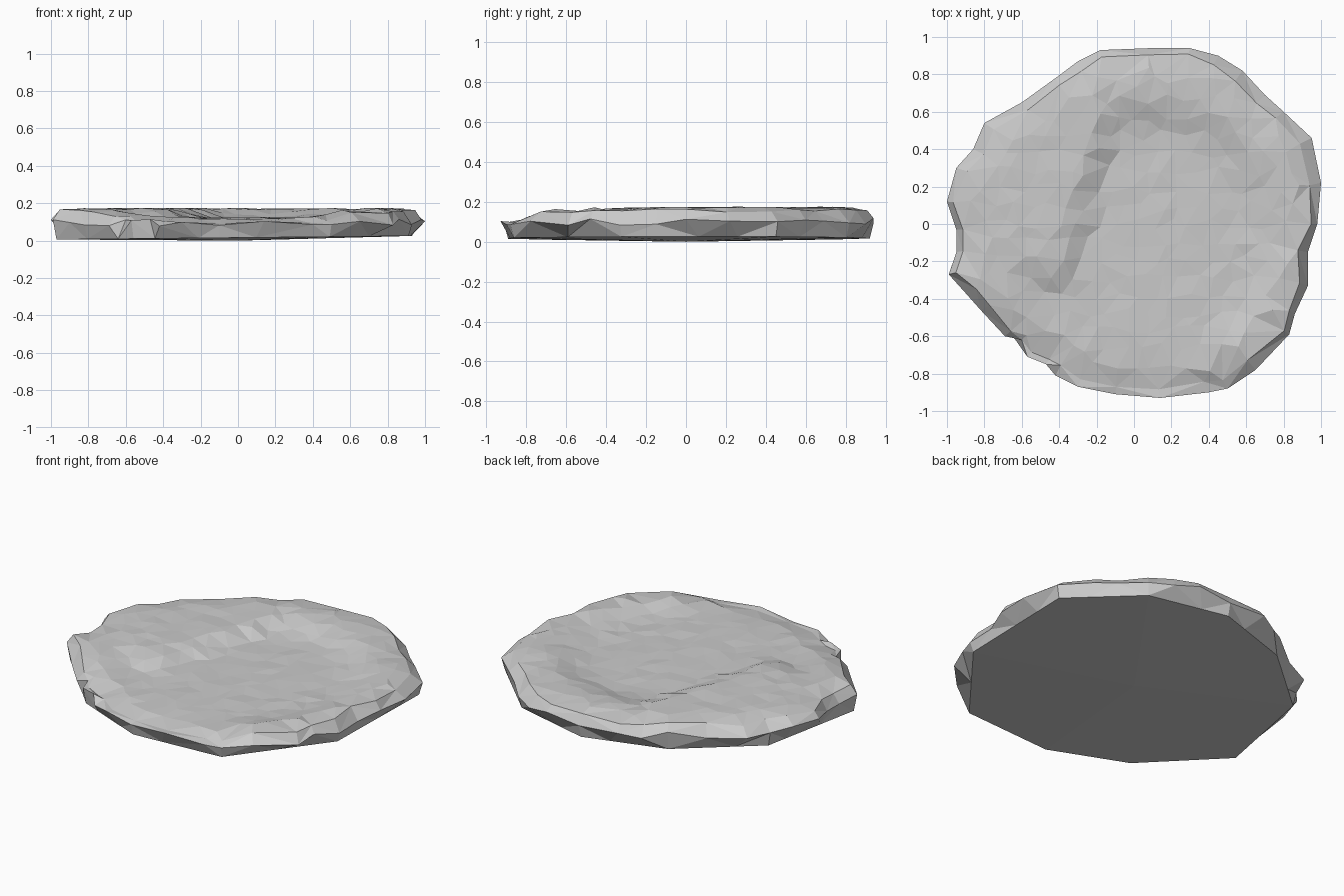
import bpy, bmesh, random
from math import hypot
from mathutils import Vector
from mathutils.geometry import delaunay_2d_cdt

if "Cube" in bpy.data.objects:
    bpy.data.objects.remove(bpy.data.objects["Cube"])

random.seed(4)

# Irregular outline seen from above, counter-clockwise
OUTLINE = [(1.0, .22), (.95, .46), (.8, .6), (.7, .69), (.58, .82), (.45, .9), (.3, .94),
           (.08, .94), (-.18, .93), (-.3, .87), (-.42, .78), (-.6, .65), (-.8, .54),
           (-.86, .4), (-.95, .3), (-1.0, .12), (-.95, -.03), (-.95, -.15), (-.99, -.27),
           (-.9, -.37), (-.82, -.46), (-.69, -.6), (-.6, -.62), (-.57, -.71), (-.47, -.75),
           (-.42, -.81), (-.3, -.87), (-.1, -.91), (.14, -.93), (.4, -.9), (.5, -.88),
           (.65, -.78), (.83, -.59), (.86, -.48), (.93, -.33), (.93, -.15), (.98, 0)]
CORNERS = [1, 4, 7, 10, 13, 18, 23, 27, 30, 34]   # corners of the flat base
N = len(OUTLINE)


def step(a, b, t):
    t = max(0, min(1, (t - a) / (b - a)))
    return t * t * (3 - 2 * t)


def top_height(x, y):
    # shallow basin with a raised rim at the back and right
    rim = step(.56, .82, hypot(x - .05, y + .1)) * step(-.75, -.35, y + .5 * max(x, 0))
    # crescent-shaped plateau on the left, ending in a little cliff at the front
    ridge_x = -.34 + .24 * step(-.3, .7, y)
    plateau = step(-.06, .08, ridge_x - x) * step(-.36, -.14, y + .25 * (x + .65))
    return .122 + .05 * max(rim, plateau) - .012 * step(-.6, -.9, y)


def inside(x, y, s):
    hit = False
    for (ax, ay), (bx, by) in zip(OUTLINE, OUTLINE[1:] + OUTLINE[:1]):
        ax, ay, bx, by = ax * s, ay * s, bx * s, by * s
        if (ay > y) != (by > y) and x < ax + (y - ay) * (bx - ax) / (by - ay):
            hit = not hit
    return hit


bm = bmesh.new()

# Top surface: rough triangles over scattered points
rim_pts = [Vector(p) * random.uniform(.93, .97) for p in OUTLINE]
pts = list(rim_pts)
for i in range(-10, 11):
    for j in range(-10, 11):
        x = (i + .5 * (j % 2)) * .1 + random.uniform(-.03, .03)
        y = j * .095 + random.uniform(-.03, .03)
        if inside(x, y, .89):
            pts.append(Vector((x, y)))
loop = [(k, (k + 1) % N) for k in range(N)]
flat, _, tris, origin, _, _ = delaunay_2d_cdt(pts, loop, [list(range(N))], 1, 1e-5)
top, rim = [], [None] * N
for p, src in zip(flat, origin):
    edge = min(src) < N
    z = top_height(p.x, p.y) + random.uniform(-.004, .004)
    if edge:
        z -= random.uniform(.005, .025)
    v = bm.verts.new((p.x, p.y, z))
    top.append(v)
    if edge:
        rim[min(src)] = v
for t in tris:
    bm.faces.new([top[k] for k in t])

# Jagged widest edge, about half way up
mid = [bm.verts.new((x, y, random.uniform(.075, .125))) for x, y in OUTLINE]

# Base: straight chords between a few corners
base = [None] * N
for a, b in zip(CORNERS, CORNERS[1:] + [CORNERS[0] + N]):
    pa, pb = Vector(OUTLINE[a]), Vector(OUTLINE[b % N])
    for k in range(a, b):
        p = pa.lerp(pb, (k - a) / (b - a)) * .98
        base[k % N] = bm.verts.new((p.x, p.y, .006 + .01 * (p.x + 1)))
centre = bm.verts.new((0, 0, 0))

# Chipped side wall and underside
for k, n in loop:
    for lo, hi in ((base, mid), (mid, rim)):
        if k % 2:
            bm.faces.new((lo[k], lo[n], hi[k]))
            bm.faces.new((lo[n], hi[n], hi[k]))
        else:
            bm.faces.new((lo[k], lo[n], hi[n]))
            bm.faces.new((lo[k], hi[n], hi[k]))
    bm.faces.new((centre, base[n], base[k]))
bmesh.ops.recalc_face_normals(bm, faces=bm.faces)

mesh = bpy.data.meshes.new("stone_slab")
bm.to_mesh(mesh)
bm.free()
bpy.context.collection.objects.link(bpy.data.objects.new("stone_slab", mesh))
